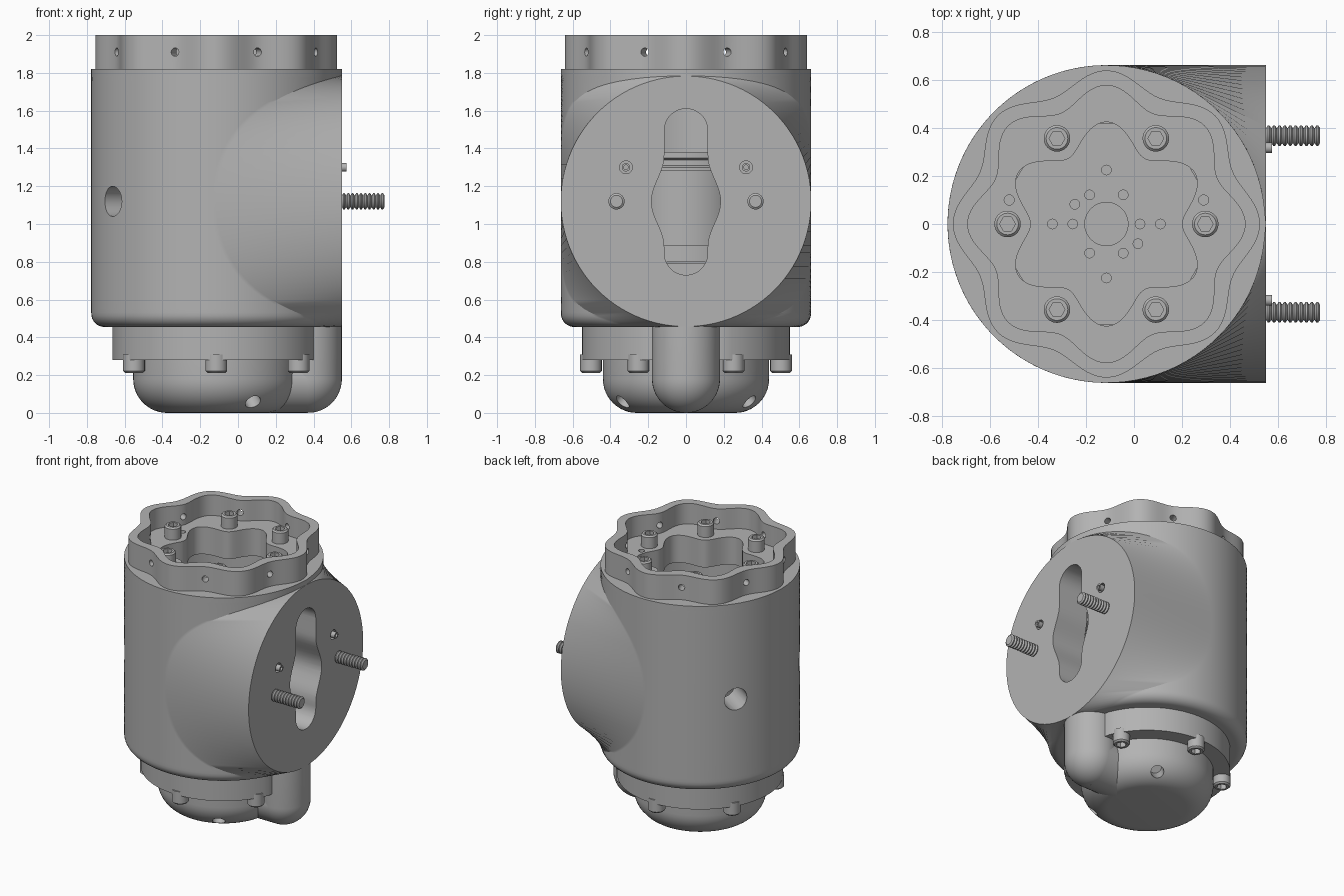
import bpy, bmesh
from math import pi, sin, cos, acos, atan2, hypot, radians, sqrt
from mathutils import Vector, Matrix

if "Cube" in bpy.data.objects:
    bpy.data.objects.remove(bpy.data.objects["Cube"])

grey = bpy.data.materials.new("machined grey")
grey.use_nodes = True
COLOUR = (0.45, 0.45, 0.45, 1)
grey.diffuse_color = COLOUR
grey.node_tree.nodes["Principled BSDF"].inputs["Base Color"].default_value = COLOUR

AXIS = -0.115      # x of the main vertical axis
DISC = 0.665       # distance from the axis to the round mounting face
MID = 1.12         # height of the mounting face centre
AT_AXIS = Matrix.Translation((AXIS, 0, 0))


def loft(name, rings, closed=False, matrix=AT_AXIS):
    """Bridge equal-length rings of points; cap the ends or close the loop."""
    bm = bmesh.new()
    rows = [[bm.verts.new(matrix @ Vector(p)) for p in ring] for ring in rings]
    n = len(rows[0])
    pairs = list(zip(rows, rows[1:]))
    if closed:
        pairs.append((rows[-1], rows[0]))
    else:
        bm.faces.new(rows[0])
        bm.faces.new(rows[-1])
    for a, b in pairs:
        for i in range(n):
            j = (i + 1) % n
            bm.faces.new((a[i], a[j], b[j], b[i]))
    bmesh.ops.recalc_face_normals(bm, faces=bm.faces)
    mesh = bpy.data.meshes.new(name)
    bm.to_mesh(mesh)
    bm.free()
    mesh.materials.append(grey)
    obj = bpy.data.objects.new(name, mesh)
    bpy.context.collection.objects.link(obj)
    return obj


def ring(radius, z, n=96):
    """Ring at height z; radius is a number or a function of the angle."""
    f = radius if callable(radius) else lambda a: radius
    return [(f(a) * cos(a), f(a) * sin(a), z) for a in (2 * pi * i / n for i in range(n))]


def lathe(name, profile, closed=False, matrix=AT_AXIS, n=96):
    return loft(name, [ring(r, z, n) for r, z in profile], closed, matrix)


def facing(loc, direction):
    """Matrix that turns local z to the direction."""
    turn = Vector(direction).to_track_quat('Z', 'Y').to_matrix().to_4x4()
    return Matrix.Translation(loc) @ turn


def polar(r, deg, z=0):
    a = radians(deg)
    return Vector((AXIS + r * cos(a), r * sin(a), z))


def cut(obj, cutter):
    cutter.hide_render = True
    mod = obj.modifiers.new("cut", 'BOOLEAN')
    mod.operation, mod.solver, mod.object = 'DIFFERENCE', 'EXACT', cutter
    bpy.context.view_layer.objects.active = obj
    bpy.ops.object.modifier_apply(modifier=mod.name)
    bpy.data.objects.remove(cutter)


def drill(obj, loc, direction, r, depth):
    cut(obj, lathe("drill", [(r, -depth), (r, depth)], matrix=facing(loc, direction), n=24))


# Main housing: a round barrel drawn out to the round mounting face
def housing_slice(z):
    fil = 0.07
    low = max(0.455 + fil - z, 0)
    r = 0.662 - fil + sqrt(max(fil * fil - low * low, 0))
    w = sqrt(max(0.663 ** 2 - (z - MID) ** 2, 0.004 ** 2))
    start = atan2(w, DISC) + acos(min(1, r / hypot(DISC, w)))
    n = 90
    arc = [start + (2 * pi - 2 * start) * i / n for i in range(n + 1)]
    return [(DISC, w, z)] + [(r * cos(a), r * sin(a), z) for a in arc] + [(DISC, -w, z)]


levels = [MID - DISC * cos(pi * i / 52) for i in range(53)] + [1.82]
housing = loft("housing", [housing_slice(z) for z in levels])
cut(housing, lathe("cavity", [(0.44, 0.79), (0.44, 1.95)]))


# Keyhole slot through the mounting face
def slot_half_width(z):
    over = max(abs(z - 1.17) - 0.325, 0)
    w = sqrt(max(0.115 ** 2 - over ** 2, 0))
    d = abs(z - MID)
    return w + (0.034 * (1 + cos(pi * d / 0.24)) if d < 0.24 else 0)


heights = [1.17 - 0.44 * cos(pi * i / 48) for i in range(49)]
right = [(slot_half_width(z), z) for z in heights]
outline = right + [(-y, z) for y, z in reversed(right[1:-1])]
cut(housing, loft("slot", [[(x, y, z) for y, z in outline] for x in (0.25, 0.8)]))
for deg in (146, 214):
    drill(housing, polar(0.6, deg, MID), polar(1, deg) - polar(0, 0), 0.08, 0.25)


# Scalloped collar with a lobed ledge
def scallop(mean, depth):
    return lambda a: mean + depth * cos(8 * a)


def lobes(a):
    return 0.37 - 0.055 * cos(6 * a)


outer, inner = scallop(0.605, 0.035), scallop(0.538, 0.04)
stack = [(outer, 1.82), (outer, 2.0), (inner, 2.0), (inner, 1.85),
         (lobes, 1.85), (lobes, 1.65), (0.438, 1.65), (0.438, 1.82)]
collar = loft("collar", [ring(r, z, 192) for r, z in stack], closed=True)
for k in range(8):
    deg = 22.5 + 45 * k
    drill(collar, polar(0.57, deg, 1.91), polar(1, deg) - polar(0, 0), 0.022, 0.12)
for side in (-1, 1):
    drill(collar, (AXIS + side * 0.405, 0.1, 1.85), (0, 0, 1), 0.021, 0.08)

# Inner flanged hub with its hole pattern
hub = lathe("inner_hub", [(0.09, 1.38), (0.42, 1.38), (0.42, 1.35), (0.40, 1.34), (0.40, 1.31),
                          (0.42, 1.30), (0.42, 1.28), (0.3, 1.28), (0.3, 0.89), (0.41, 0.89),
                          (0.41, 0.8), (0.09, 0.8)], closed=True)
pattern = [(0.14, 60 * k) for k in range(6)] + [(0.225, 90 * k) for k in range(4)]
for r, deg in pattern + [(0.155, 148), (0.155, 328)]:
    drill(hub, polar(r, deg, 1.38), (0, 0, 1), 0.02, 0.05)


# Socket head screws
def hexagon(r):
    return lambda a: r * cos(pi / 6) / cos(a % (pi / 3) - pi / 6)


def screw(name, loc, direction, r, h):
    stack = [(r, -0.03), (r, h - 0.01), (r - 0.01, h), (hexagon(0.6 * r), h), (hexagon(0.6 * r), h * 0.4)]
    loft(name, [ring(s, z, 48) for s, z in stack], matrix=facing(loc, direction))


for k in range(6):
    screw("collar_screw", polar(0.412, 60 * k, 1.85), (0, 0, 1), 0.055, 0.09)
    screw("base_screw", polar(0.503, 60 * k + 30, 0.28), (0, 0, -1), 0.057, 0.068)

# Base flange with a flat side
loft("base_flange", [[(min(x, 0.515), y, h) for x, y, h in ring(0.55, z)] for z in (0.28, 0.47)])

# Rounded bottom cover with two slanted holes
bend = [(0.26 + 0.18 * sin(a), 0.18 - 0.18 * cos(a)) for a in (pi / 2 * i / 12 for i in range(13))]
cover = lathe("bottom_cover", bend + [(0.44, 0.3)])
for deg in (60, -60):
    outward = polar(1, deg, -1) - polar(0, 0)
    drill(cover, polar(0.385, deg, 0.06), outward, 0.043, 0.12)

# Cable duct: elbow from the cover up to the housing
ball = [(0.18 * sin(a), 0.18 - 0.18 * cos(a)) for a in (pi / 2 * i / 14 for i in range(1, 15))]
lathe("duct_riser", ball + [(0.18, 0.48)], matrix=Matrix.Translation((0.37, 0, 0)), n=48)
lathe("duct_run", [(0.18, 0), (0.18, 0.3)], matrix=facing((0.07, 0, 0.18), (1, 0, 0)), n=48)

# Threaded studs and hollow dowel pins on the mounting face
PITCH = 0.0225
thread = [(0.03, -0.03)]
for k in range(10):
    thread += [(0.031, k * PITCH), (0.043, (k + 0.35) * PITCH), (0.043, (k + 0.65) * PITCH)]
thread += [(0.032, 10 * PITCH)]
for side in (-1, 1):
    lathe("stud", thread, matrix=facing((0.55, side * 0.368, MID), (1, 0, 0)), n=32)
    drill(housing, (0.55, side * 0.318, 1.3), (1, 0, 0), 0.034, 0.06)
    lathe("dowel_pin", [(0.022, -0.07), (0.022, 0.025), (0.012, 0.025), (0.012, -0.07)],
          closed=True, matrix=facing((0.55, side * 0.318, 1.3), (1, 0, 0)), n=24)

# Smooth shading with crisp edges
for obj in bpy.context.scene.objects:
    if obj.type == 'MESH' and grey.name in obj.data.materials:
        bpy.ops.object.select_all(action='DESELECT')
        obj.select_set(True)
        bpy.context.view_layer.objects.active = obj
        bpy.ops.object.shade_smooth_by_angle(angle=radians(30))
